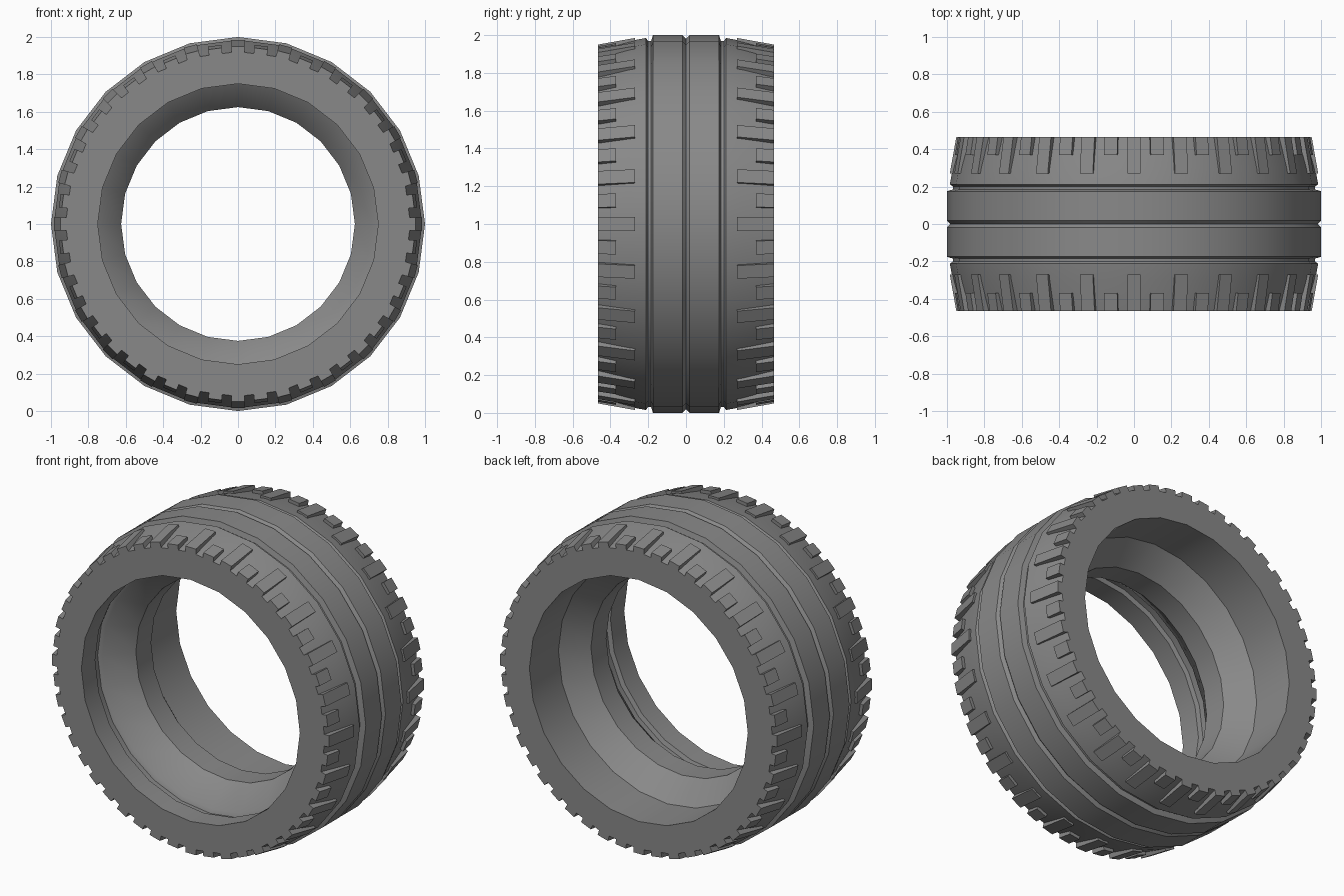
import bpy, bmesh
from math import sin, cos, pi, radians
from mathutils import Matrix, Vector

cube = bpy.data.objects.get("Cube")
if cube:
    bpy.data.objects.remove(cube, do_unlink=True)

SEGMENTS = 24
HALF = 0.465          # half width of the tyre
CENTRE = Vector((0, 0, 1))

rubber = bpy.data.materials.new("grey_rubber")
rubber.use_nodes = True
grey = (0.25, 0.25, 0.25, 1)
rubber.diffuse_color = grey
rubber.node_tree.nodes["Principled BSDF"].inputs["Base Color"].default_value = grey


def finish(bm, name, angle):
    bmesh.ops.recalc_face_normals(bm, faces=bm.faces)
    mesh = bpy.data.meshes.new(name)
    bm.to_mesh(mesh)
    bm.free()
    mesh.materials.append(rubber)
    obj = bpy.data.objects.new(name, mesh)
    bpy.context.collection.objects.link(obj)
    bpy.ops.object.select_all(action='DESELECT')
    obj.select_set(True)
    bpy.context.view_layer.objects.active = obj
    bpy.ops.object.shade_smooth_by_angle(angle=radians(angle))
    return obj


# Tyre body: closed (y, radius) profile swept round the axle
half_tread = [(0.0, 0.982), (0.018, 1.0), (0.175, 1.0), (0.185, 0.968),
              (0.2, 0.968), (0.212, 0.985), (0.3, 0.968), (HALF, 0.922)]
tread = [(-y, r) for y, r in reversed(half_tread[1:])] + half_tread
bore = [(HALF, 0.75), (0.18, 0.75), (0.04, 0.625), (-0.11, 0.625),
        (-0.26, 0.75), (-0.27, 0.775), (-0.32, 0.775), (-0.33, 0.75), (-HALF, 0.75)]
profile = tread + bore

bm = bmesh.new()
rings = []
for i in range(SEGMENTS):
    a = 2 * pi * i / SEGMENTS
    rings.append([bm.verts.new(CENTRE + Vector((r * sin(a), y, r * cos(a)))) for y, r in profile])
for i, ring in enumerate(rings):
    following = rings[(i + 1) % SEGMENTS]
    for j in range(len(profile)):
        k = (j + 1) % len(profile)
        bm.faces.new((ring[j], ring[k], following[k], following[j]))
finish(bm, "tyre_body", 30)


# Shoulder blocks: long and short lugs alternate on both shoulders
def add_lug(bm, angle, side, inner, inner_top, outer_top):
    lug = bmesh.ops.create_cube(bm, size=1)["verts"]
    turn = Matrix.Rotation(angle, 4, 'Y')
    for v in lug:
        at_edge, top = v.co.y > 0, v.co.z > 0
        x = v.co.x * 0.072
        y = side * (HALF if at_edge else inner)
        z = (outer_top if at_edge else inner_top) if top else 0.88
        v.co = CENTRE + turn @ Vector((x, y, z))


bm = bmesh.new()
for side in (-1, 1):
    for i in range(SEGMENTS):
        a = 2 * pi * i / SEGMENTS
        add_lug(bm, a, side, 0.27, 0.985, 0.95)
        add_lug(bm, a + pi / SEGMENTS, side, 0.37, 0.961, 0.945)
finish(bm, "shoulder_lugs", 30)
